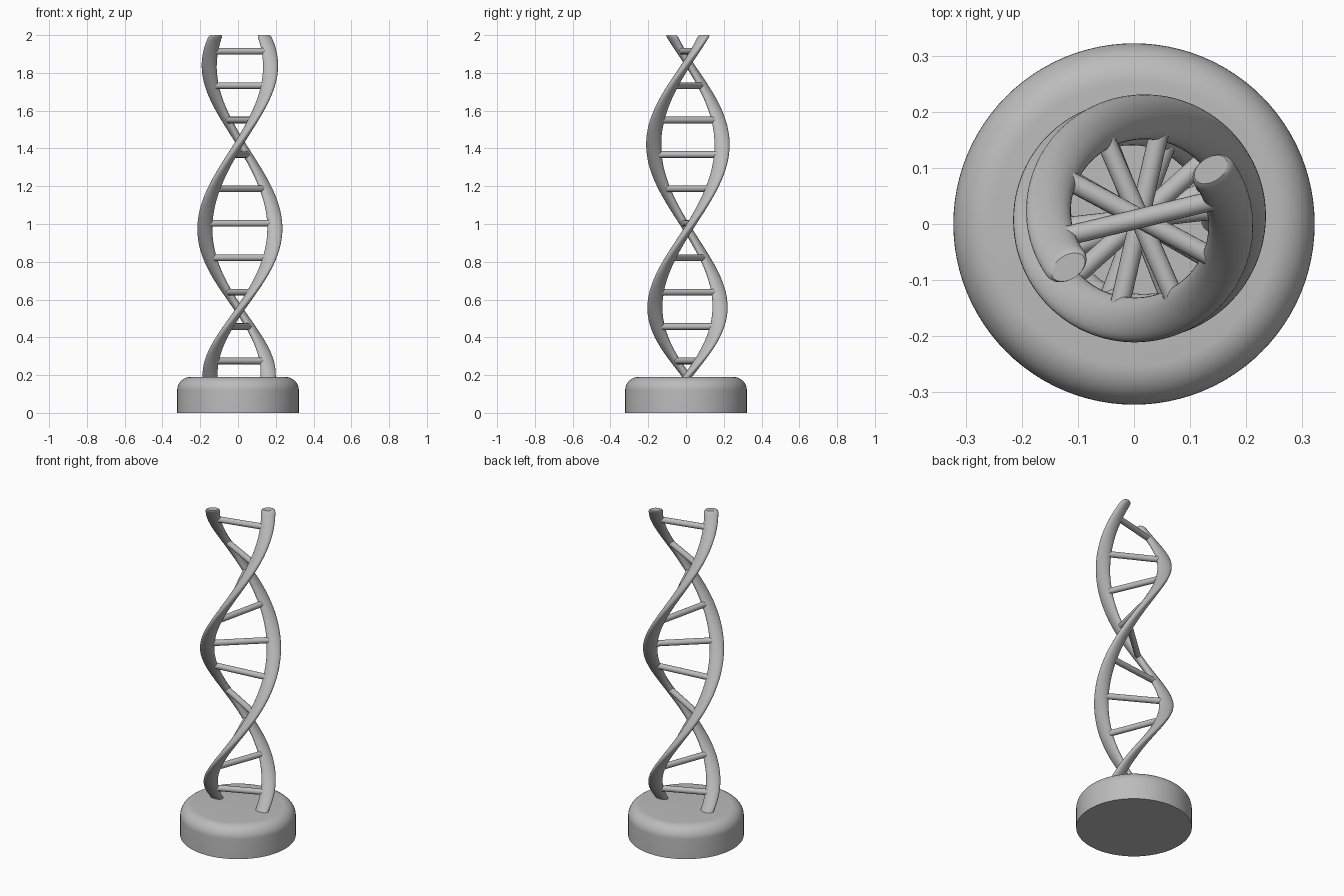
import bpy, bmesh, math
from mathutils import Vector

if "Cube" in bpy.data.objects:
    bpy.data.objects.remove(bpy.data.objects["Cube"], do_unlink=True)

grey = bpy.data.materials.new("plain_grey")
grey.use_nodes = True
COLOUR = (0.5, 0.5, 0.5, 1)
grey.diffuse_color = COLOUR
grey.node_tree.nodes["Principled BSDF"].inputs["Base Color"].default_value = COLOUR

BOTTOM, TOP = 0.16, 2.0


def finish(name, bm, angle=35):
    """Turn a bmesh into a shaded, coloured object."""
    bmesh.ops.recalc_face_normals(bm, faces=bm.faces)
    mesh = bpy.data.meshes.new(name)
    bm.to_mesh(mesh)
    bm.free()
    mesh.materials.append(grey)
    obj = bpy.data.objects.new(name, mesh)
    bpy.context.collection.objects.link(obj)
    bpy.ops.object.select_all(action='DESELECT')
    obj.select_set(True)
    bpy.context.view_layer.objects.active = obj
    bpy.ops.object.shade_smooth_by_angle(angle=math.radians(angle))
    return obj


def loft(bm, rings):
    """Skin a list of point rings and cap both ends."""
    loops = [[bm.verts.new(p) for p in ring] for ring in rings]
    n = len(loops[0])
    for a, b in zip(loops, loops[1:]):
        for i in range(n):
            j = (i + 1) % n
            bm.faces.new((a[i], a[j], b[j], b[i]))
    bm.faces.new(loops[0][::-1])
    bm.faces.new(loops[-1])


def twist(z):
    """Helix angle at a height; the pitch opens slightly mid-way."""
    u = z - 0.97
    return math.radians(180 + 197 * u - 20 * u ** 2 + 30 * u ** 3)


def axis(z):
    """Centre line of the helix, leaning slightly off the base centre."""
    off = 0.005 + 0.005 * min(1, z)
    return Vector((off, off, z))


def radius(z):
    """Distance from the centre line to a strand, bulging mid-way."""
    return 0.154 + 0.032 * math.sin(math.pi * max(0, min(1, (z - 0.2) / 1.8)))


# Round base with a rolled upper edge
R, H, F = 0.322, 0.19, 0.07
profile = [(R, 0), (R, H - F)]
for k in range(1, 13):
    t = math.pi / 2 * k / 12
    profile.append((R - F * (1 - math.cos(t)), H - F + F * math.sin(t)))
bm = bmesh.new()
SIDES = 96
loft(bm, [[(r * math.cos(math.tau * i / SIDES), r * math.sin(math.tau * i / SIDES), z)
           for i in range(SIDES)] for r, z in profile])
finish("base", bm)

# Two flattened strands winding up from the base
STEPS, SEG = 120, 28
for name, phase in (("strand_a", math.pi), ("strand_b", 0)):
    levels = [(BOTTOM + (TOP - 0.012 - BOTTOM) * k / STEPS, 1) for k in range(STEPS + 1)]
    levels += [(TOP - 0.005, 0.95), (TOP, 0.82)]
    rings = []
    for z, s in levels:
        a = twist(z) + phase
        out = Vector((math.cos(a), math.sin(a), 0))
        side = Vector((-out.y, out.x, 0))
        centre = axis(z) + out * radius(z)
        rings.append([centre + out * (0.04 * s * math.cos(math.tau * i / SEG))
                      + side * (0.026 * s * math.sin(math.tau * i / SEG)) for i in range(SEG)])
    bm = bmesh.new()
    loft(bm, rings)
    finish(name, bm)

# Evenly stepped round rungs joining the strands
for k in range(10):
    z = 0.275 + 0.1822 * k
    a = twist(z)
    out = Vector((math.cos(a), math.sin(a), 0))
    side = Vector((-out.y, out.x, 0))
    rings = []
    for end in (-1, 1):
        centre = axis(z) + out * radius(z) * end
        rings.append([centre + side * (0.0175 * math.cos(math.tau * i / 20))
                      + Vector((0, 0, 0.0175 * math.sin(math.tau * i / 20))) for i in range(20)])
    bm = bmesh.new()
    loft(bm, rings)
    finish("rung_%d" % (k + 1), bm)
